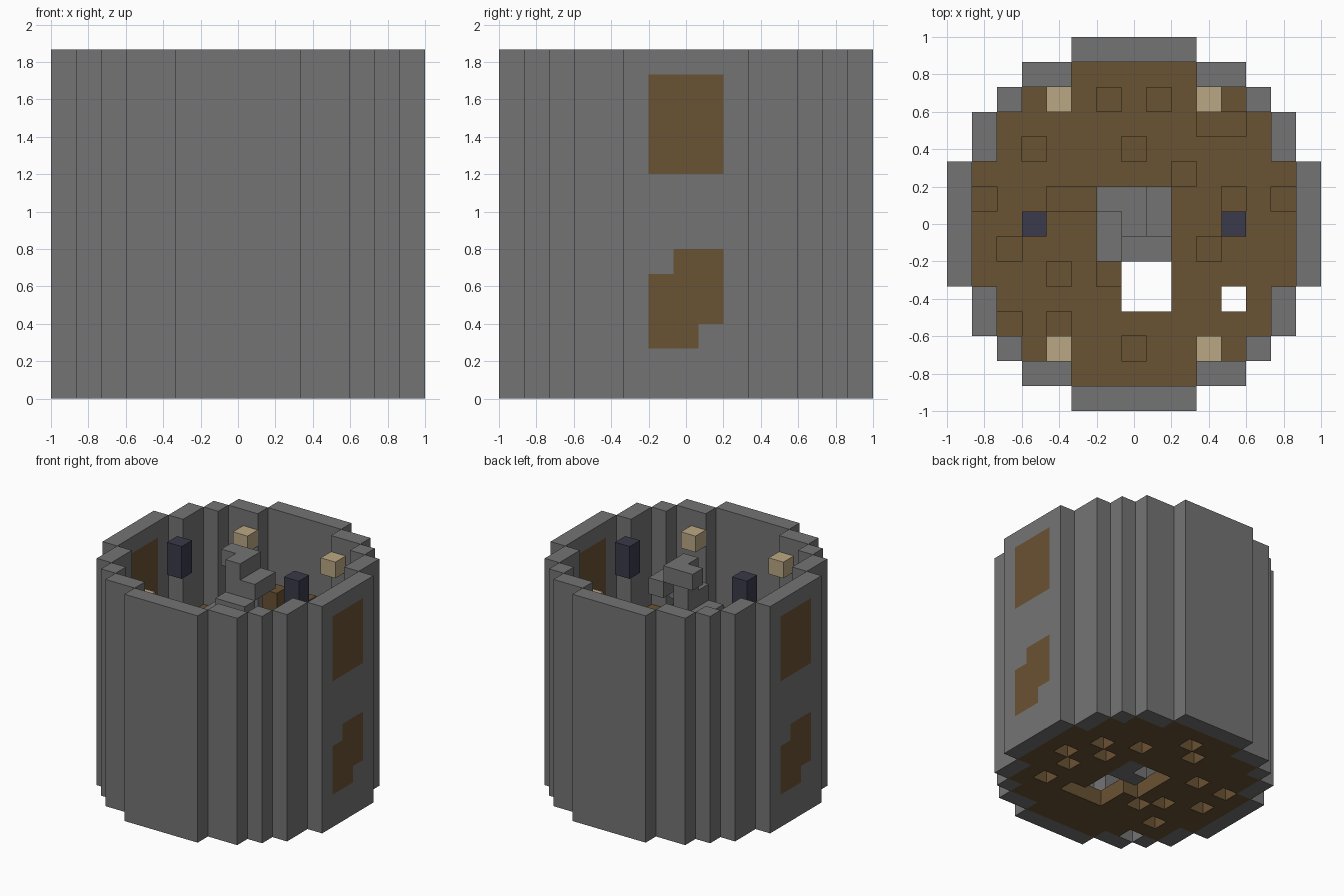
import bpy
import bmesh
from mathutils import Vector

if "Cube" in bpy.data.objects:
    bpy.data.objects.remove(bpy.data.objects["Cube"], do_unlink=True)

U = 2 / 15          # edge of one block
LEVELS = 14         # height in blocks
STOREY = 7          # blocks per storey


def material(name, rgb):
    m = bpy.data.materials.new(name)
    m.use_nodes = True
    col = (*rgb, 1)
    m.diffuse_color = col
    m.node_tree.nodes["Principled BSDF"].inputs["Base Color"].default_value = col
    return m


STONE = material("grey stone", (0.175, 0.175, 0.175))
WOOD = material("brown wood", (0.141, 0.084, 0.033))
GLOW = material("pale tan", (0.50, 0.39, 0.23))
IRON = material("dark navy", (0.042, 0.042, 0.070))


def blocks(name, cells, mat):
    """Fuse unit blocks into one shell, keeping only the exposed faces."""
    cells = set(cells)
    bm = bmesh.new()
    corners = {}

    def vert(p):
        key = tuple(p)
        if key not in corners:
            corners[key] = bm.verts.new(((p[0] - 7.5) * U, (p[1] - 7.5) * U, p[2] * U))
        return corners[key]

    for c in cells:
        for axis in range(3):
            for side in (0, 1):
                step = list(c)
                step[axis] += 2 * side - 1
                if tuple(step) in cells:
                    continue
                a, b = (axis + 1) % 3, (axis + 2) % 3
                ring = []
                for s, t in ((0, 0), (1, 0), (1, 1), (0, 1)):
                    p = list(c)
                    p[axis] += side
                    p[a] += s
                    p[b] += t
                    ring.append(vert(p))
                bm.faces.new(ring if side else ring[::-1])
    bmesh.ops.dissolve_limit(bm, angle_limit=0.01, verts=bm.verts, edges=bm.edges)
    me = bpy.data.meshes.new(name)
    bm.to_mesh(me)
    bm.free()
    me.materials.append(mat)
    ob = bpy.data.objects.new(name, me)
    bpy.context.collection.objects.link(ob)
    return ob


# Round plan: half-width of the floor for each row distance from the centre
floor_half = [6, 6, 6, 5, 5, 4, 2]
plan = {(i, j) for j in range(1, 14) for i in range(15)
        if abs(i - 7) <= floor_half[abs(j - 7)]}
ring = {(i + a, j + b) for i, j in plan
        for a, b in ((1, 0), (-1, 0), (0, 1), (0, -1))} - plan

# Wooden panels set in the side walls, the far one turned half round
panel = {(14, j, k) for j in (6, 7, 8) for k in range(9, 13)}
panel |= {(14, j, k) for j in (6, 7, 8) for k in (3, 4)}
panel |= {(14, 6, 2), (14, 7, 2), (14, 7, 5), (14, 8, 5)}
panel_far = {(14 - i, 14 - j, k) for i, j, k in panel}
blocks("left_wall_panels", panel, WOOD)
blocks("right_wall_panels", panel_far, WOOD)

# Tower wall
wall = {(i, j, k) for i, j in ring for k in range(LEVELS)}
blocks("tower_wall", wall - panel - panel_far, STONE)

# Two worn floors with a stairwell and missing boards
stairwell = {(i, j) for i in (6, 7, 8) for j in (6, 7, 8)}
shaft = {(i, j) for i in (7, 8) for j in (4, 5)} | {(11, 4)}
lower_gaps = {(11, 9), (9, 10), (7, 12), (6, 11), (4, 9), (2, 9), (2, 7), (4, 6),
              (5, 5), (3, 4), (3, 2), (10, 8), (11, 6), (12, 7), (9, 4)}
upper_gaps = {(10, 11), (11, 11), (3, 10), (7, 10), (9, 9), (1, 8), (13, 8), (11, 8),
              (4, 8), (5, 8), (2, 6), (10, 6), (4, 5), (6, 5), (2, 3), (4, 3), (7, 2)}
for name, level, gaps in (("lower_floor", 0, lower_gaps),
                          ("upper_floor", STOREY, upper_gaps)):
    boards = plan - stairwell - shaft - gaps
    blocks(name, {(i, j, level) for i, j in boards}, WOOD)

# Spiral stair: a post with two-block treads, a quarter turn per level
treads = [((8, 8), (8, 7)), ((6, 8), (7, 8)), ((6, 6), (6, 7)), ((8, 6), (7, 6))]
stair = {(7, 7, k) for k in range(LEVELS)}
for k in range(LEVELS):
    stair |= {(i, j, k) for i, j in treads[k % 4]}
blocks("spiral_stair", stair, STONE)

# Wooden stands on the upper floor
for side, i in (("right", 6), ("left", 8)):
    blocks(side + "_stand", {(i, 12, STOREY + 1), (i, 12, STOREY + 2)}, WOOD)

# Wall lights and hanging lanterns, repeated on each storey
for label, base in (("lower", 0), ("upper", STOREY)):
    for side, s in (("right", -1), ("left", 1)):
        blocks(f"{label}_{side}_lantern",
               {(7 + 4 * s, 7, base + 5), (7 + 4 * s, 7, base + 6)}, IRON)
        for end, t in (("front", -1), ("back", 1)):
            blocks(f"{label}_{end}_{side}_light",
                   {(7 + 3 * s, 7 + 5 * t, base + 5)}, GLOW)
